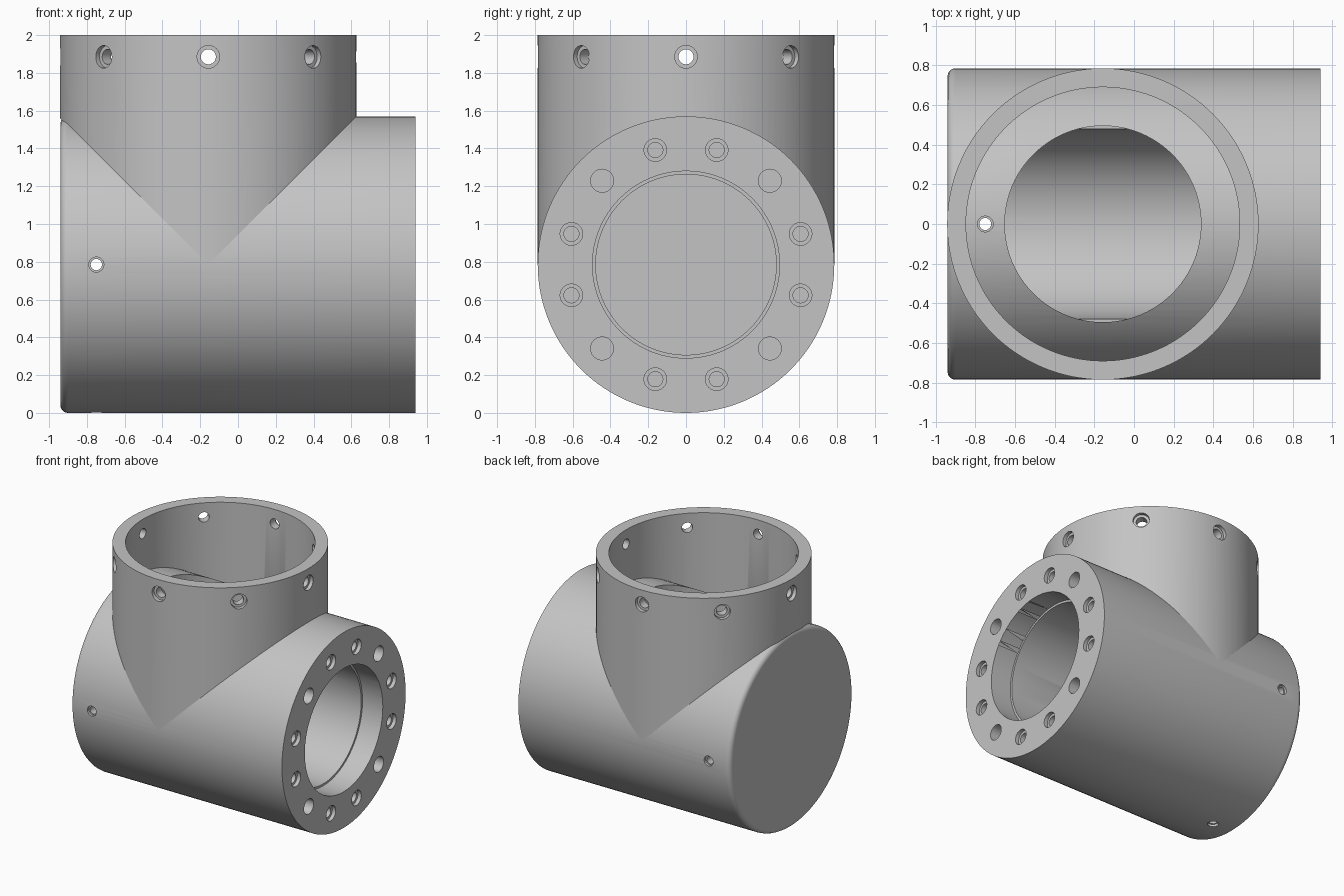
import bpy, bmesh
from math import pi, sin, cos, radians
from mathutils import Matrix

cube = bpy.data.objects.get("Cube")
if cube:
    bpy.data.objects.remove(cube, do_unlink=True)

R = 0.785          # outer radius of both pipes, and height of the main axis
RX = -0.157        # x of the upright pipe
move, turn = Matrix.Translation, Matrix.Rotation
MAIN_AXIS = move((0, 0, R)) @ turn(pi / 2, 4, 'Y')
UPRIGHT_AXIS = move((RX, 0, 0))

grey = bpy.data.materials.new("light_grey")
grey.use_nodes = True
grey.diffuse_color = (0.55, 0.55, 0.55, 1)
grey.node_tree.nodes["Principled BSDF"].inputs["Base Color"].default_value = grey.diffuse_color


def lathe(bm, profile, matrix, n=96, closed=False):
    """Spin (height, radius) points about z, then place them."""
    rings = [[bm.verts.new(matrix @ move((r * cos(2 * pi * i / n), r * sin(2 * pi * i / n), h)).translation)
              for i in range(n)] for h, r in profile]
    pairs = list(zip(rings, rings[1:]))
    if closed:
        pairs.append((rings[-1], rings[0]))
    for a, b in pairs:
        for i in range(n):
            j = (i + 1) % n
            bm.faces.new((a[i], a[j], b[j], b[i]))


def make(name, shapes):
    bm = bmesh.new()
    for args in shapes:
        lathe(bm, *args)
    bmesh.ops.remove_doubles(bm, verts=bm.verts, dist=1e-5)
    bmesh.ops.recalc_face_normals(bm, faces=bm.faces)
    mesh = bpy.data.meshes.new(name)
    bm.to_mesh(mesh)
    bm.free()
    obj = bpy.data.objects.new(name, mesh)
    bpy.context.collection.objects.link(obj)
    return obj


def plug(low, high, r):
    return [(low, 0), (low, r), (high, r), (high, 0)]


def screw(low, face, wide, narrow, step=0.03):
    """Counterbored hole that opens at the given height."""
    return [(low, 0), (low, narrow), (face - step, narrow),
            (face - step, wide), (face + 0.06, wide), (face + 0.06, 0)]


def cut(obj, *cutters):
    bpy.context.view_layer.objects.active = obj
    for c in cutters:
        c.hide_render = True
        mod = obj.modifiers.new("cut", 'BOOLEAN')
        mod.operation, mod.solver, mod.object = 'DIFFERENCE', 'EXACT', c
        bpy.ops.object.modifier_apply(modifier=mod.name)
        bpy.data.objects.remove(c, do_unlink=True)


def finish(obj):
    obj.data.materials.clear()
    obj.data.materials.append(grey)
    bpy.ops.object.select_all(action='DESELECT')
    obj.select_set(True)
    bpy.context.view_layer.objects.active = obj
    bpy.ops.object.shade_smooth_by_angle(angle=radians(30))


# Main pipe with a rounded, closed end
END, FILLET = 0.94, 0.04
rounded = [(-END + FILLET * (1 - sin(a)), R - FILLET * (1 - cos(a)))
           for a in (pi / 2 * (1 - k / 5) for k in range(6))]
body = make("main_pipe", [([(-END, 0), (-END, R - FILLET - 0.01)] + rounded
                           + [(END, R), (END, 0)], MAIN_AXIS, 128)])

# Stepped main bore and the opening up into the upright pipe
bore = make("bore_cutter", [([(-0.84, 0), (-0.84, 0.478), (0.76, 0.478), (0.76, 0.495),
                              (1.1, 0.495), (1.1, 0)], MAIN_AXIS, 96)])
opening = make("opening_cutter", [(plug(R, 1.8, 0.495), UPRIGHT_AXIS, 96)])

# Flange screw holes, every third one plain
flange = []
for k in range(12):
    spot = MAIN_AXIS @ turn(radians(15 + 30 * k), 4, 'Z') @ move((0.628, 0, 0))
    profile = plug(0.66, 1.0, 0.061) if k % 3 == 1 else screw(0.66, END, 0.06, 0.04)
    flange.append((profile, spot, 24))
flange_holes = make("flange_hole_cutter", flange)

# Four radial pin holes near the closed end
pins = [(screw(0.44, R, 0.04, 0.03, 0.02), move((-0.75, 0, R)) @ turn(k * pi / 2, 4, 'X'), 24)
        for k in range(4)]
pin_holes = make("pin_hole_cutter", pins)
cut(body, bore, opening, flange_holes, pin_holes)
finish(body)

# Upright pipe, saddled onto the main pipe
riser = make("upright_pipe", [([(R, R), (2.0, R), (2.0, 0.69), (R, 0.69)], UPRIGHT_AXIS, 128, True)])
saddle = make("saddle_cutter", [(plug(-1.5, 1.5, R - 0.01), MAIN_AXIS, 128)])
radial = [(screw(0.6, R, 0.06, 0.04),
           move((RX, 0, 1.885)) @ turn(k * pi / 4, 4, 'Z') @ turn(pi / 2, 4, 'Y'), 24)
          for k in range(8)]
radial_holes = make("radial_hole_cutter", radial)
cut(riser, saddle, radial_holes)
finish(riser)
